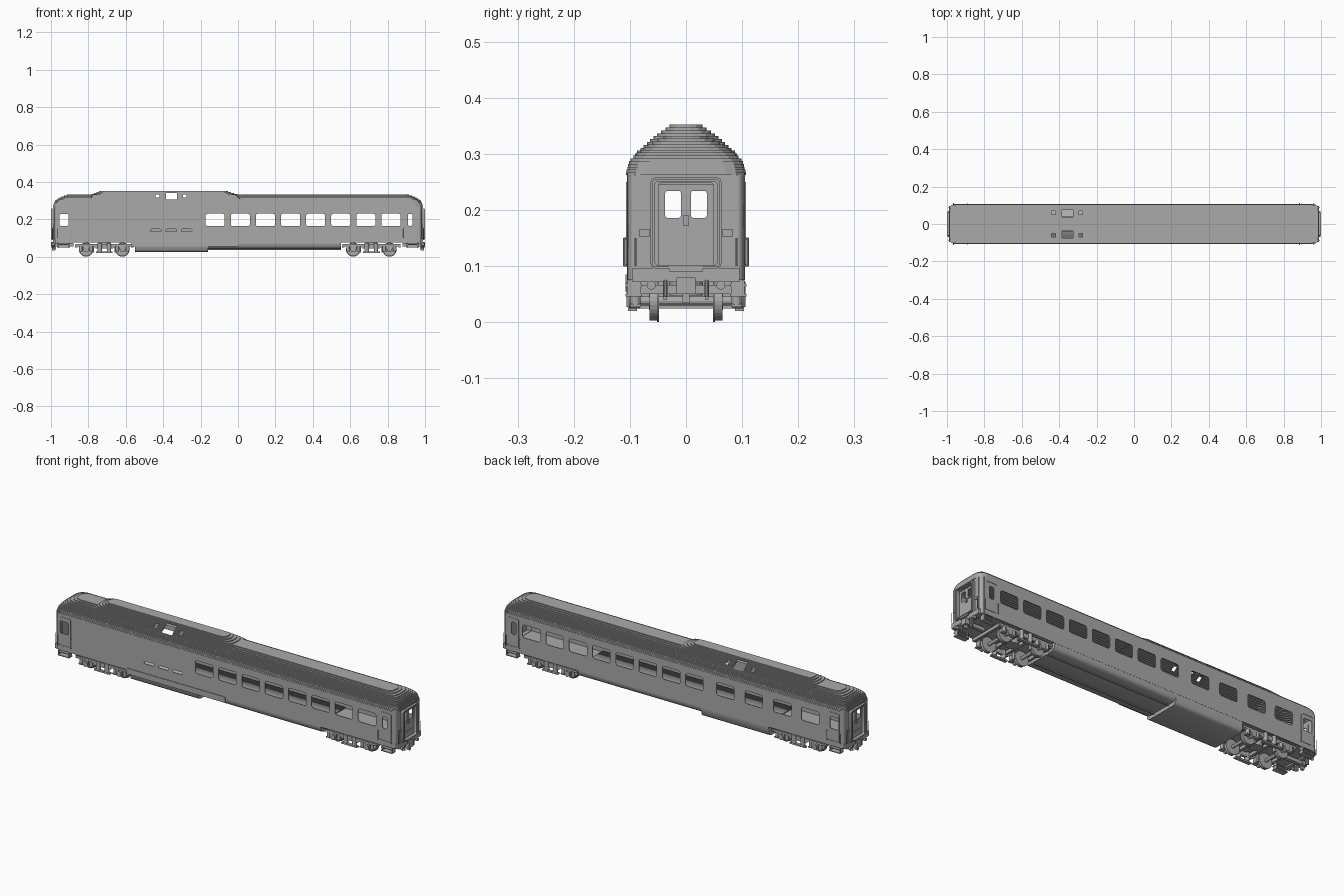
import bpy, bmesh, math
from mathutils import Vector

if "Cube" in bpy.data.objects:
    bpy.data.objects.remove(bpy.data.objects["Cube"])

grey = bpy.data.materials.new("plain_grey")
grey.use_nodes = True
grey.diffuse_color = (0.4, 0.4, 0.4, 1)
grey.node_tree.nodes["Principled BSDF"].inputs["Base Color"].default_value = (0.4, 0.4, 0.4, 1)

SIDE = (math.pi / 2, 0, 0)            # drawing x, y -> world x, z
END = (math.pi / 2, 0, math.pi / 2)   # drawing x, y -> world y, z
FLAT = (0, 0, 0)


def add(name, mesh):
    mesh.materials.clear()
    mesh.materials.append(grey)
    obj = bpy.data.objects.new(name, mesh)
    bpy.context.collection.objects.link(obj)
    return obj


def from_bmesh(name, bm):
    mesh = bpy.data.meshes.new(name)
    bm.to_mesh(mesh)
    bm.free()
    return add(name, mesh)


def box(name, x, y, z):
    """Box between the given pairs of limits."""
    bm = bmesh.new()
    bmesh.ops.create_cube(bm, size=1)
    lims = (x, y, z)
    for v in bm.verts:
        v.co = Vector([(a + b) / 2 + c * (b - a) for (a, b), c in zip(lims, v.co)])
    return from_bmesh(name, bm)


def rod(name, centre, radius, depth, axis="Y", sides=20, inner=None):
    bm = bmesh.new()
    bmesh.ops.create_cone(bm, cap_ends=True, segments=sides, radius1=radius,
                          radius2=inner or radius, depth=depth)
    obj = from_bmesh(name, bm)
    obj.location = centre
    obj.rotation_euler = {"X": (0, math.pi / 2, 0), "Y": SIDE, "Z": FLAT}[axis]
    return obj


def panel(name, outline, holes, half, location, rotation):
    """Flat sheet with holes, thickened by half on each side."""
    cu = bpy.data.curves.new(name, "CURVE")
    cu.dimensions, cu.fill_mode, cu.extrude = "2D", "BOTH", half
    for pts in [outline] + holes:
        sp = cu.splines.new("POLY")
        sp.points.add(len(pts) - 1)
        for p, (a, b) in zip(sp.points, pts):
            p.co = (a, b, 0, 1)
        sp.use_cyclic_u = True
    tmp = bpy.data.objects.new(name + "_curve", cu)
    bpy.context.collection.objects.link(tmp)
    dg = bpy.context.evaluated_depsgraph_get()
    mesh = bpy.data.meshes.new_from_object(tmp.evaluated_get(dg))
    bpy.data.objects.remove(tmp)
    obj = add(name, mesh)
    obj.location, obj.rotation_euler = location, rotation
    return obj


def rect(x0, x1, y0, y1, r=0.0):
    """Rectangle outline with rounded corners."""
    if not r:
        return [(x0, y0), (x1, y0), (x1, y1), (x0, y1)]
    pts = []
    for i, (cx, cy) in enumerate([(x1 - r, y1 - r), (x0 + r, y1 - r), (x0 + r, y0 + r), (x1 - r, y0 + r)]):
        for k in range(4):
            a = math.pi / 2 * (i + k / 3)
            pts.append((cx + r * math.cos(a), cy + r * math.sin(a)))
    return pts


def lerp(table, z):
    for (z0, *a), (z1, *b) in zip(table, table[1:]):
        if z <= z1:
            t = (z - z0) / (z1 - z0)
            return [p + (q - p) * t for p, q in zip(a, b)]
    return table[-1][1:]


VENTS = [(-0.355, 0.03, 0.308, 0.342), (-0.43, 0.01, 0.317, 0.333), (-0.285, 0.01, 0.317, 0.333)]
CUTS = sorted(c + s * w for c, w, _, _ in VENTS for s in (-1, 1))


def stepped_roof(name, table, steps):
    """Stack of shrinking rounded layers; table rows: z, x min, x max, half width."""
    bm = bmesh.new()
    z0, z1 = table[0][0], table[-1][0]
    zs = [z0 + (z1 - z0) * i / steps for i in range(steps + 1)]
    rings = []
    for lo, hi in zip(zs, zs[1:]):
        xa, xb, w = lerp(table, lo)
        pts = rect(xa, xb, -w, w, min(0.035, w * 0.8))
        pts = pts[:4] + [(c, w) for c in reversed(CUTS)] + pts[4:12] + [(c, -w) for c in CUTS] + pts[12:]
        rings += [[bm.verts.new((x, y, z)) for x, y in pts] for z in (lo, hi)]
    for a, b in zip(rings, rings[1:]):
        for i in range(len(a)):
            j = (i + 1) % len(a)
            bm.faces.new((a[i], a[j], b[j], b[i]))
    bm.faces.new(rings[-1])
    # open the vents through both flanks
    gone = []
    for f in bm.faces:
        c = f.calc_center_median()
        if len(f.verts) == 4 and any(abs(c.x - x) < w and lo < c.z < hi for x, w, lo, hi in VENTS):
            gone.append(f)
    bmesh.ops.delete(bm, geom=gone, context="FACES")
    return from_bmesh(name, bm)


# Main roof and raised dome
stepped_roof("main_roof", [(0.262, -0.99, 0.99, 0.107), (0.285, -0.983, 0.983, 0.101),
                           (0.3, -0.973, 0.973, 0.085), (0.315, -0.95, 0.95, 0.065),
                           (0.332, -0.9, 0.9, 0.03)], 14)
stepped_roof("raised_dome", [(0.28, -0.82, 0.05, 0.1), (0.3, -0.81, 0.035, 0.088),
                             (0.33, -0.785, 0.0, 0.054), (0.352, -0.73, -0.07, 0.022)], 14)

# Side walls with open windows
shared = [-0.122 + 0.1343 * i for i in range(8)]
for name, s in (("front_wall", -1), ("back_wall", 1)):
    centres = shared + ([-0.3, -0.465, -0.63, -0.79] if s > 0 else [])
    holes = [rect(c - 0.051, c + 0.051, 0.163, 0.23, 0.01) for c in centres]
    holes += [rect(-0.955, -0.905, 0.165, 0.228, 0.008), rect(0.908, 0.934, 0.165, 0.228, 0.008)]
    if s < 0:
        holes += [rect(c - 0.028, c + 0.028, 0.134, 0.147, 0.005) for c in (-0.44, -0.357, -0.275)]
    panel(name, rect(-0.965, 0.965, 0.075, 0.265), holes, 0.002, (0, s * 0.103, 0), SIDE)
    # raised entrance door edges and handrails
    for e in (-1, 1):
        panel("entrance_door_trim", rect(-0.034, 0.034, 0.1, 0.25, 0.008),
              [rect(-0.031, 0.031, 0.103, 0.247, 0.007)], 0.001, (e * 0.925, s * 0.106, 0), SIDE)
        for off in (-0.04, 0.036):
            rod("door_handrail", (e * 0.925 + off, s * 0.11, 0.125), 0.002, 0.05, "Z", 8)
            for z in (0.101, 0.149):
                rod("handrail_bracket", (e * 0.925 + off, s * 0.107, z), 0.002, 0.008, "Y", 8)

# Floor and lower skirts
box("floor", (-0.975, 0.975), (-0.1, 0.1), (0.08, 0.095))


def skirt(name, x0, x1, depth):
    half = [(0.105, 0.1), (0.104, 0.07), (0.1, depth + 0.012), (0.092, depth + 0.004), (0.08, depth)]
    panel(name, half + [(-y, z) for y, z in reversed(half)], [], (x1 - x0) / 2,
          ((x0 + x1) / 2, 0, 0), END)


skirt("long_skirt", -0.16, 0.55, 0.042)
skirt("deep_skirt", -0.55, -0.16, 0.024)
box("front_skirt_plate", (-0.57, 0.0), (-0.108, -0.103), (0.055, 0.085))
for s in (-1, 1):
    box("underfloor_rail", (-0.16, 0.55), (s * 0.05 - 0.004, s * 0.05 + 0.004), (0.037, 0.044))


# Bogies
def bogie(cx):
    for dx in (-0.097, 0.097):
        x = cx + dx
        rod("axle", (x, 0, 0.038), 0.008, 0.18, "Y", 12)
        for s in (-1, 1):
            rod("wheel", (x, s * 0.058, 0.038), 0.035, 0.014, "Y", 28)
            rod("wheel_flange", (x, s * 0.05, 0.038), 0.038, 0.004, "Y", 28)
            rod("axle_box", (x, s * 0.092, 0.038), 0.014, 0.02, "Y", 14)
            box("axle_box_saddle", (x - 0.018, x + 0.018), (s * 0.09 - 0.008, s * 0.09 + 0.008), (0.042, 0.058))
            for d in (-0.028, 0.028):
                rod("axle_spring", (x + d, s * 0.09, 0.044), 0.009, 0.026, "Z", 12)
                box("spring_seat", (x + d - 0.011, x + d + 0.011), (s * 0.09 - 0.01, s * 0.09 + 0.01), (0.027, 0.032))
            box("brake_shoe", (x - dx * 0.4 - 0.004, x - dx * 0.4 + 0.004), (s * 0.058 - 0.008, s * 0.058 + 0.008), (0.022, 0.06))
    for s in (-1, 1):
        beam = [(-0.155, 0.056), (-0.06, 0.056), (-0.045, 0.044), (0.045, 0.044), (0.06, 0.056),
                (0.155, 0.056), (0.155, 0.067), (-0.155, 0.067)]
        panel("bogie_side_beam", beam, [], 0.007, (cx, s * 0.09, 0), SIDE)
        box("spring_plank", (cx - 0.045, cx + 0.045), (s * 0.095 - 0.008, s * 0.095 + 0.008), (0.02, 0.028))
        for d in (-0.025, 0.025):
            rod("bolster_spring", (cx + d, s * 0.094, 0.05), 0.012, 0.045, "Z", 14)
    for d in (-0.15, -0.035, 0.035, 0.15):
        box("bogie_cross_beam", (cx + d - 0.006, cx + d + 0.006), (-0.09, 0.09), (0.05, 0.066))
    rod("centre_pivot", (cx, 0, 0.065), 0.03, 0.035, "Z", 20)


for cx in (-0.715, 0.713):
    bogie(cx)

# Car ends: corner posts, end wall, door, gangway frame, coupler and fittings
for e in (-1, 1):
    def ends(a, b):
        return (min(e * a, e * b), max(e * a, e * b))

    panel("end_wall", rect(-0.09, 0.09, 0.08, 0.265), [rect(-0.05, 0.05, 0.1, 0.245)],
          0.002, (e * 0.983, 0, 0), END)
    panel("end_door", rect(-0.05, 0.05, 0.1, 0.245),
          [rect(s * 0.023 - 0.014, s * 0.023 + 0.014, 0.186, 0.234, 0.004) for s in (-1, 1)],
          0.0015, (e * 0.979, 0, 0), END)
    panel("gangway_frame", rect(-0.063, 0.063, 0.096, 0.258, 0.008),
          [rect(-0.049, 0.049, 0.1, 0.248, 0.005)], 0.007, (e * 0.99, 0, 0), END)
    panel("gangway_lip", rect(-0.06, 0.06, 0.098, 0.255, 0.006),
          [rect(-0.055, 0.055, 0.102, 0.25, 0.004)], 0.002, (e * 0.998, 0, 0), END)
    box("door_kick_plate", ends(0.979, 0.983), (-0.036, 0.036), (0.105, 0.133))
    box("door_handle", ends(0.979, 0.986), (-0.005, 0.005), (0.172, 0.19))
    box("end_beam", ends(0.96, 0.99), (-0.095, 0.095), (0.072, 0.097))
    box("gangway_footplate", ends(0.975, 0.998), (-0.03, 0.03), (0.09, 0.1))
    box("coupler_shank", ends(0.88, 0.985), (-0.009, 0.009), (0.055, 0.073))
    box("coupler_head", ends(0.975, 1.0), (-0.017, 0.017), (0.05, 0.08))
    box("coupler_hook", ends(0.978, 0.994), (-0.006, 0.006), (0.034, 0.052))
    for s in (-1, 1):
        ys = [(s * a, s * b) for a, b in ((0.065, 0.083), (0.078, 0.108), (0.034, 0.04))]
        post = [(0.962, 0.105), (0.974, 0.101), (0.985, 0.089), (0.981, 0.087), (0.971, 0.098), (0.962, 0.101)]
        panel("corner_post", [(e * x, s * y) for x, y in post], [], 0.095, (0, 0, 0.17), FLAT)
        box("marker_light", ends(0.983, 0.989), sorted(ys[0]), (0.152, 0.166))
        rod("end_handrail", (e * 0.992, s * 0.09, 0.125), 0.002, 0.05, "Z", 8)
        for z in (0.046, 0.064):
            box("entrance_step", ends(0.9, 0.965), sorted(ys[1]), (z, z + 0.004))
        for x in (0.902, 0.961):
            box("step_hanger", ends(x, x + 0.004), sorted((s * 0.08, s * 0.104)), (0.046, 0.085))
        box("hose_bracket", ends(0.972, 0.98), sorted(ys[2]), (0.04, 0.075))
        rod("air_hose", (e * 0.988, s * 0.037, 0.06), 0.004, 0.03, "Z", 10)
        rod("cable_socket", (e * 0.988, s * 0.062, 0.066), 0.008, 0.016, "X", 12)
